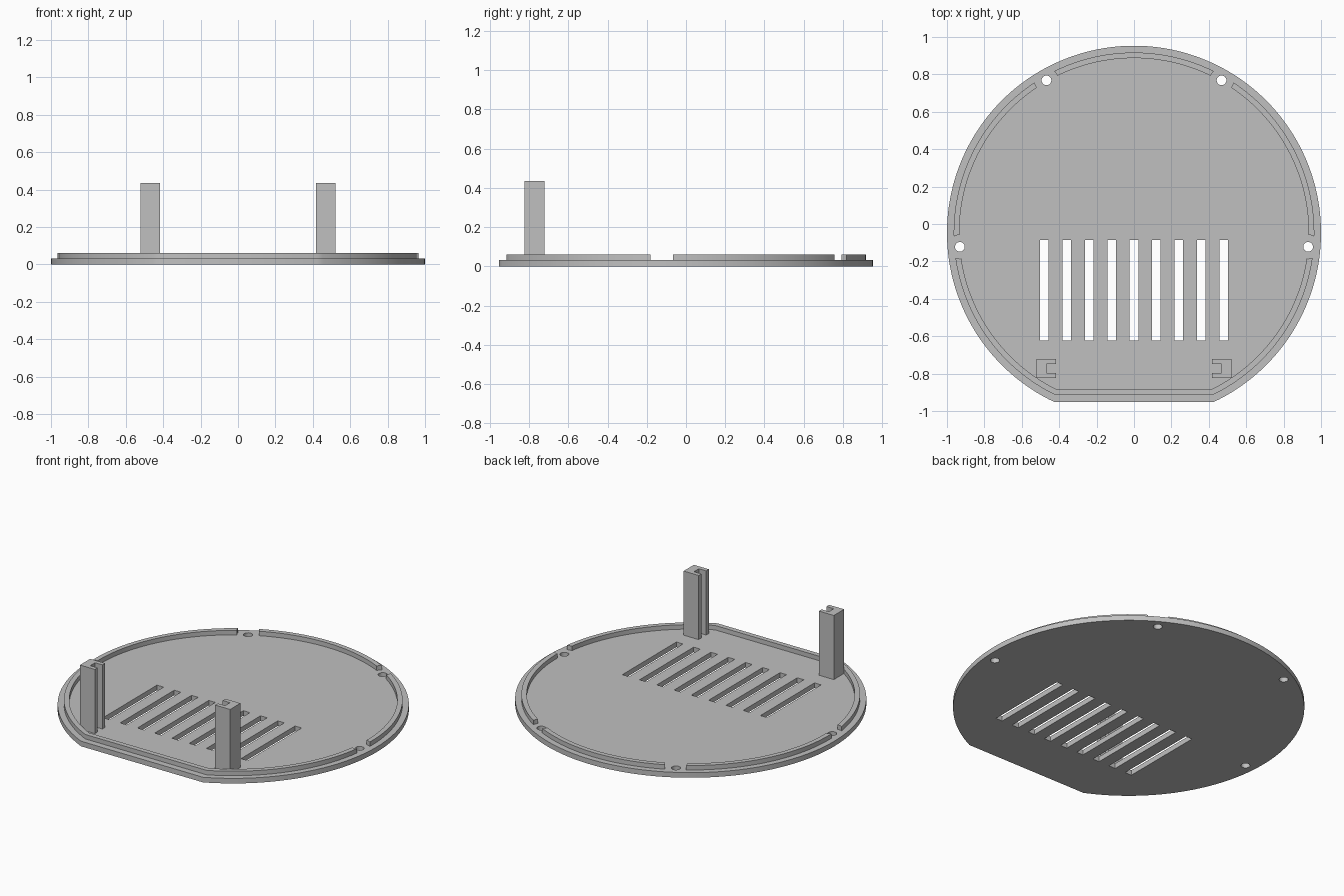
import bpy, bmesh
from math import asin, cos, sin, pi, hypot

if "Cube" in bpy.data.objects:
    bpy.data.objects.remove(bpy.data.objects["Cube"], do_unlink=True)

CENTRE_Y = -0.047
PLATE_TOP, RIM_TOP, POST_TOP = 0.032, 0.06, 0.435
HOLES = [(s * x, y) for s in (-1, 1) for x, y in ((0.468, 0.768), (0.931, -0.122))]

grey = bpy.data.materials.new("light grey plastic")
grey.use_nodes = True
colour = (0.53, 0.53, 0.53, 1)
grey.diffuse_color = colour
grey.node_tree.nodes["Principled BSDF"].inputs["Base Color"].default_value = colour


def outline(radius, flat_y, steps=144):
    """Circle with its front cut straight at flat_y."""
    start = asin((flat_y - CENTRE_Y) / radius)
    sweep = pi - 2 * start
    angles = [start + sweep * i / steps for i in range(steps + 1)]
    return [(radius * cos(a), CENTRE_Y + radius * sin(a)) for a in angles]


def disc(x, y, radius, steps=32):
    return [(x + radius * cos(2 * pi * i / steps), y + radius * sin(2 * pi * i / steps))
            for i in range(steps)]


def rectangle(x0, x1, y0, y1):
    return [(x0, y0), (x1, y0), (x1, y1), (x0, y1)]


def prism(name, shapes, z0, z1):
    """Extrude one or more separate flat outlines into a single object."""
    bm = bmesh.new()
    for points in shapes:
        base = bm.faces.new([bm.verts.new((x, y, z0)) for x, y in points])
        top = bmesh.ops.extrude_face_region(bm, geom=[base])["geom"]
        moved = [v for v in top if isinstance(v, bmesh.types.BMVert)]
        bmesh.ops.translate(bm, verts=moved, vec=(0, 0, z1 - z0))
    bmesh.ops.recalc_face_normals(bm, faces=bm.faces)
    mesh = bpy.data.meshes.new(name)
    bm.to_mesh(mesh)
    bm.free()
    mesh.materials.append(grey)
    obj = bpy.data.objects.new(name, mesh)
    bpy.context.collection.objects.link(obj)
    return obj


def select(obj):
    bpy.ops.object.select_all(action='DESELECT')
    obj.select_set(True)
    bpy.context.view_layer.objects.active = obj


def cut(obj, shapes, z0, z1):
    """Subtract extruded outlines, then drop the cutter."""
    cutter = prism("cutter", shapes, z0, z1)
    cutter.hide_render = True
    mod = obj.modifiers.new("cut", 'BOOLEAN')
    mod.operation, mod.solver, mod.object = 'DIFFERENCE', 'EXACT', cutter
    select(obj)
    bpy.ops.object.modifier_apply(modifier=mod.name)
    bpy.data.objects.remove(cutter, do_unlink=True)


def smooth(obj):
    select(obj)
    bpy.ops.object.shade_smooth_by_angle(angle=pi / 6)


# Base plate with screw holes and vent slots
plate = prism("base_plate", [outline(1.0, -0.953)], 0, PLATE_TOP)
slots = [rectangle(0.12 * i - 0.023, 0.12 * i + 0.023, -0.623, -0.086) for i in range(-4, 5)]
cut(plate, slots + [disc(x, y, 0.026) for x, y in HOLES], -0.1, 0.1)
smooth(plate)

# Raised rim, hollowed and broken around each screw hole
rim = prism("raised_rim", [outline(0.964, -0.914)], PLATE_TOP, RIM_TOP)
cut(rim, [outline(0.934, -0.883)], 0, 0.1)
cut(rim, [disc(x, y, 0.064) for x, y in HOLES], 0, 0.1)
smooth(rim)

# Two posts with grooves facing each other
for side, name in ((1, "left_post"), (-1, "right_post")):
    half = [(0.522, -0.722), (0.418, -0.722), (0.418, -0.749), (0.469, -0.749)]
    mirrored = [(x, -1.546 - y) for x, y in reversed(half)]
    prism(name, [[(side * x, y) for x, y in half + mirrored]], PLATE_TOP, POST_TOP)
